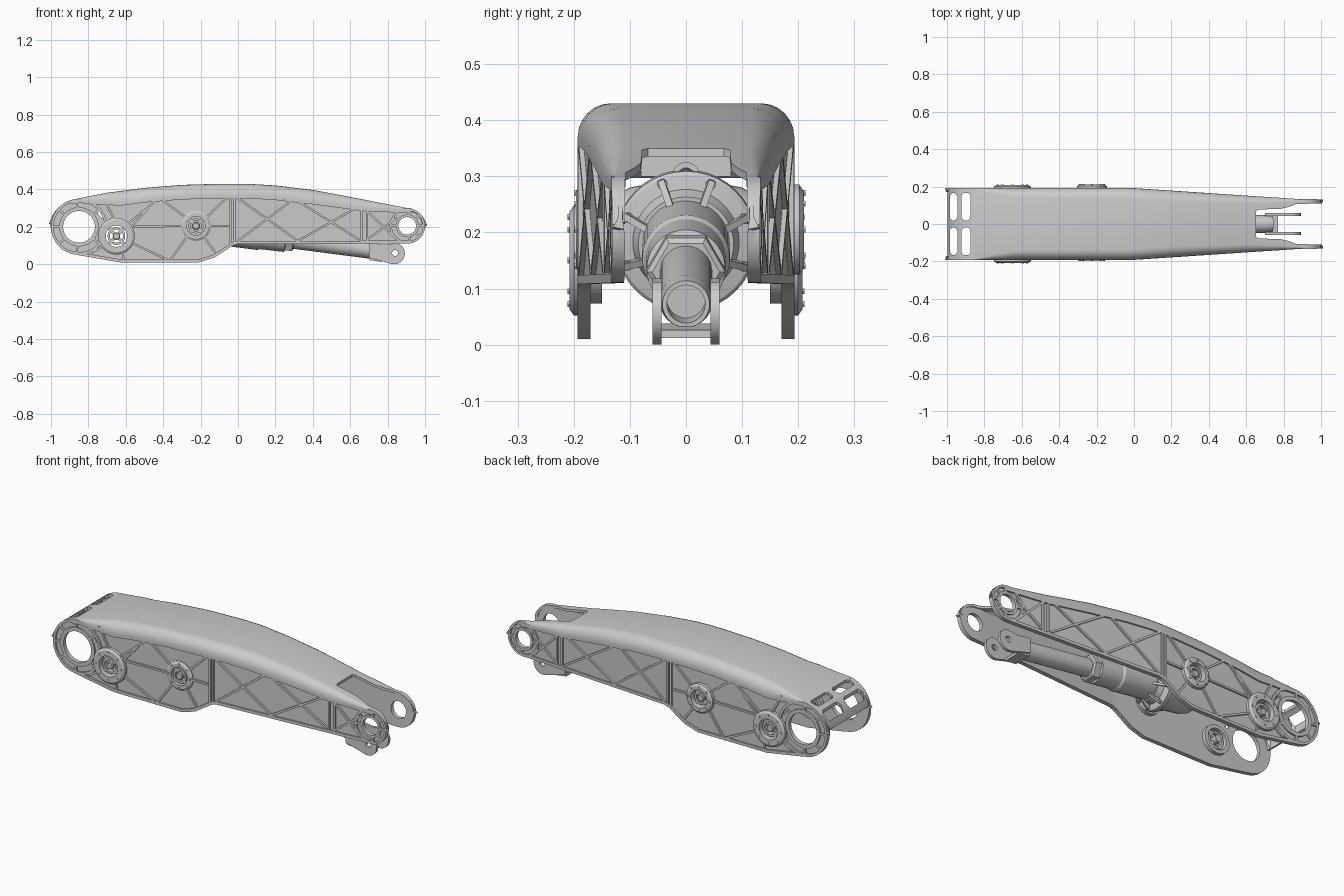
import bpy, bmesh, math
from mathutils import Vector

if "Cube" in bpy.data.objects:
    bpy.data.objects.remove(bpy.data.objects["Cube"])

REC, THICK = 0.009, 0.014
TOP = [(-.85, .352), (-.7, .382), (-.5, .408), (-.3, .424), (-.1, .43), (.05, .43),
       (.2, .421), (.4, .397), (.6, .36), (.75, .33), (.905, .30)]
BOT = [(-.88, .053), (-.63, .01), (-.21, .01), (-.13, .035), (-.03, .1), (.0, .108), (.905, .11)]
CORNER = [(-.86, .003), (-.75, .03), (-.62, .055), (.2, .06), (.65, .04), (.87, .012), (.95, .004)]
HALF = [(-.02, .193), (.87, .134), (1, .132)]


def lerp(tab, x):
    if x <= tab[0][0]:
        return tab[0][1]
    for (a, p), (b, q) in zip(tab, tab[1:]):
        if x <= b:
            return p + (q - p) * (x - a) / (b - a)
    return tab[-1][1]


def circ(cx, r, x):
    return math.sqrt(max(r * r - (x - cx) ** 2, 0))


def zt(x):
    if x < -.87:
        return .2 + circ(-.85, .15, x)
    return lerp(TOP, x) if x < .92 else .205 + circ(.905, .095, x)


def zb(x):
    if x < -.88:
        return .2 - circ(-.85, .15, x)
    return lerp(BOT, x) if x < .905 else .205 - circ(.905, .095, x)


def half(x):
    return lerp(HALF, x)


def make(name, verts, faces, fix=True):
    me = bpy.data.meshes.new(name)
    me.from_pydata([tuple(v) for v in verts], [], faces)
    if fix:
        bm = bmesh.new()
        bm.from_mesh(me)
        bmesh.ops.recalc_face_normals(bm, faces=bm.faces)
        bm.to_mesh(me)
        bm.free()
    ob = bpy.data.objects.new(name, me)
    bpy.context.collection.objects.link(ob)
    return ob


def prism(name, pts, axis, lo, hi):
    put = {'y': lambda p, h: (p[0], h, p[1]), 'z': lambda p, h: (p[0], p[1], h),
           'x': lambda p, h: (h, p[0], p[1])}[axis]
    n = len(pts)
    faces = [list(range(n)), list(range(n, 2 * n))]
    faces += [[i, (i + 1) % n, n + (i + 1) % n, n + i] for i in range(n)]
    return make(name, [put(p, h) for h in (lo, hi) for p in pts], faces)


def arc(cx, cz, r, a0=0, a1=360, n=40):
    full = abs(a1 - a0) == 360
    k = n if full else n - 1
    return [(cx + r * math.cos(math.radians(a0 + (a1 - a0) * i / k)),
             cz + r * math.sin(math.radians(a0 + (a1 - a0) * i / k))) for i in range(n)]


def turned(name, origin, direction, prof, closed=False, n=40):
    q = Vector(direction).to_track_quat('Z', 'Y')
    m = len(prof)
    vs = [Vector(origin) + q @ Vector((r * math.cos(2 * math.pi * k / n), r * math.sin(2 * math.pi * k / n), t))
          for k in range(n) for t, r in prof]
    fs = [[k * m + i, k * m + (i + 1) % m, (k + 1) % n * m + (i + 1) % m, (k + 1) % n * m + i]
          for k in range(n) for i in range(m if closed else m - 1)]
    if not closed:
        fs += [[k * m for k in range(n)], [k * m + m - 1 for k in range(n)]]
    return make(name, vs, fs)


def cut(ob, cutters):
    for c in cutters:
        c.hide_render = True
        md = ob.modifiers.new('cut', 'BOOLEAN')
        md.operation, md.solver, md.object = 'DIFFERENCE', 'EXACT', c
    ob.data = bpy.data.meshes.new_from_object(ob.evaluated_get(bpy.context.evaluated_depsgraph_get()))
    ob.modifiers.clear()
    for c in cutters:
        bpy.data.objects.remove(c)


def strip(name, pts, width, side, closed=False):
    # raised rib following the side wall
    n, vs, fs = len(pts), [], []
    for i, p in enumerate(pts):
        a = pts[i - 1] if (i or closed) else p
        b = pts[(i + 1) % n] if (i < n - 1 or closed) else p
        d = Vector((b[0] - a[0], b[1] - a[1])).normalized() * (width / 2)
        for sgn in (1, -1):
            x, z = p[0] - sgn * d.y, p[1] + sgn * d.x
            vs += [(x, side * (half(x) - REC - .004), z), (x, side * half(x), z)]
    for i in range(n if closed else n - 1):
        a, b = 4 * i, 4 * ((i + 1) % n)
        fs += [[a + p, a + q, b + q, b + p] for p, q in ((0, 1), (1, 3), (3, 2), (2, 0))]
    if not closed:
        fs += [[0, 1, 3, 2], [4 * n - 4, 4 * n - 3, 4 * n - 1, 4 * n - 2]]
    return make(name, vs, fs)


# Main arm shell: an arched U section lofted along x, open underneath
xs = [-.998] + [-.85 - .15 * math.cos(math.radians(a)) for a in range(18, 80, 9)]
xs += [-.85 + .05 * i for i in range(36)] + [-.63, -.21, -.13, -.03, 0, -.02, .87]
xs += [.905 + .095 * math.sin(math.radians(a)) for a in range(8, 80, 9)] + [.999]
xs = sorted({round(x, 4) for x in xs})
verts, m = [], 0
for x in xs:
    w, c, t = half(x), lerp(CORNER, x), zt(x)
    ch = min(c * 1.15, .06)
    lip = t - ch - min(.008, (t - zb(x)) * .3)
    right = [(w - REC, zb(x)), (w - REC, lip - .002), (w, lip)]
    right += [(w - c + c * math.cos(a), t - ch + ch * math.sin(a)) for a in [math.pi / 12 * i for i in range(7)]]
    sec = [(-y, z) for y, z in right] + right[::-1]
    m = len(sec)
    verts += [(x, y, z) for y, z in sec]
faces = [[i * m + j, (i + 1) * m + j, (i + 1) * m + j + 1, i * m + j + 1]
         for i in range(len(xs) - 1) for j in range(m - 1)]
shell = make('arm_shell', verts, faces, False)
sol = shell.modifiers.new('wall', 'SOLIDIFY')
sol.thickness, sol.offset = THICK, -1
PIVOT, TIP, LOWER, TRUN = (-.85, .2), (.905, .205), (-.65, .15), (-.225, .205)
cutters = [prism('hole_cutter', arc(*c, r), 'y', -.5, .5)
           for c, r in ((PIVOT, .085), (TIP, .047), (LOWER, .058), (TRUN, .05))]
cutters.append(prism('slot_cutter', [(-.755, .28), (-.735, .29), (-.715, .255), (-.73, .245)], 'y', -.5, .5))
for s in (-1, 1):
    for x0, x1 in ((-.985, -.945), (-.922, -.873)):
        b = .012
        y0, y1 = (.02, .165) if s > 0 else (-.165, -.02)
        cutters.append(prism('window_cutter', [(x0 + b, y0), (x1 - b, y0), (x1, y0 + b), (x1, y1 - b), (x1 - b, y1),
                                               (x0 + b, y1), (x0, y1 - b), (x0, y0 + b)], 'z', .215, .6))
edge = [(.652, .068), (.665, .078), (.78, .08), (.83, .092), (.87, .108), (1.1, .109)]
cutters.append(prism('tip_opening_cutter', edge + [(x, -y) for x, y in edge[::-1]], 'z', -.1, .6))
cut(shell, cutters)

# Raised rims and lattice ribs on both side walls
RIBS = [[(-.04, .03 + .08), (-.04, .365)], [(-.02, .115), (-.02, .365)], [(.66, .12), (.66, .295)], [(.69, .12), (.69, .29)],
        [(-.01, .36), (.32, .125)], [(0, .125), (.30, .35)], [(.30, .35), (.65, .13)], [(.32, .125), (.63, .3)],
        [(.69, .285), (.85, .13)], [(.69, .13), (.85, .25)],
        [(-.28, .25), (-.42, .355)], [(-.17, .25), (-.06, .355)], [(-.29, .205), (-.56, .2)], [(-.16, .205), (-.05, .205)],
        [(-.27, .15), (-.36, .025)], [(-.185, .15), (-.12, .06)], [(-.59, .215), (-.42, .355)],
        [(-.57, .115), (-.38, .025)], [(-.66, .24), (-.72, .35)], [(-.62, .07), (-.61, .02)], [(-.72, .1), (-.78, .06)],
        [(-.57, .2), (-.48, .3)]]
for s in (-1, 1):
    for k, rib in enumerate(RIBS):
        strip('side_rib', rib, .011, s)
    low = [x for x in xs if -.9 < x < .92]
    strip('lower_rim', [(x, zb(x) + .008) for x in low], .016, s)
    strip('upper_rim', [(x, zt(x) - min(lerp(CORNER, x) * 1.15, .06) - .012) for x in low], .012, s)
    for c, r, wd in ((PIVOT, .143, .014), (PIVOT, .095, .02), (TIP, .089, .012), (TIP, .054, .014),
                     (TRUN, .065, .012)):
        strip('end_ring', arc(*c, r), wd, s, True)
    for c, r0, r1, angs in ((PIVOT, .1, .14, (40, 95, 140, 180, 220, 265, 320)), (TIP, .058, .086, (-80, -40, 0, 40, 80, 180))):
        for a in angs:
            u = (math.cos(math.radians(a)), math.sin(math.radians(a)))
            strip('ring_spoke', [(c[0] + u[0] * r, c[1] + u[1] * r) for r in (r0, r1)], .012, s)

    # Bearing bosses with hubs, spokes and bolts
    for c, R, r, out in ((LOWER, .098, .057, .208), (TRUN, .08, .05, .21 if s > 0 else .196)):
        o = (c[0], 0, c[1])
        turned('bearing_boss', o, (0, s, 0), [(.15, r + .02), (.172, r + .02), (.172, R), (out - .008, R),
               (out, R - .012), (out, r), (.15, r)], True)
        turned('bearing_inner_ring', o, (0, s, 0), [(.16, r - .01), (.19, r - .01), (.19, r - .022), (.16, r - .022)], True)
        turned('bearing_hub', o, (0, s, 0), [(.14, .02), (.192, .02), (.196, .016)], n=24)
        for a in range(0, 360, 90):
            u = Vector((math.cos(math.radians(a + 45)), math.sin(math.radians(a + 45))))
            v = Vector((-u.y, u.x)) * .008
            cc = Vector(c)
            prism('hub_spoke', [cc + u * .015 + v, cc + u * r * 1.02 + v, cc + u * r * 1.02 - v, cc + u * .015 - v],
                  'y', *sorted((s * .162, s * .185)))
        for a in range(0, 360, 45):
            p = (c[0] + math.cos(math.radians(a)) * (R + r) / 2, 0, c[1] + math.sin(math.radians(a)) * (R + r) / 2)
            turned('boss_bolt', p, (0, s, 0), [(out - .004, .006), (out + .003, .006)], n=6)

    # Trunnion arms that carry the actuator
    turned('trunnion_arm', (TRUN[0], 0, TRUN[1]), (0, s, 0), [(.05, .085), (.1, .075), (.125, .06), (.165, .055)])

# Actuator on a sloping axis: housing, flange, barrel, collar, rod
A, B = Vector((-.42, 0, .2225)), Vector((.835, 0, .06))
D = (B - A).normalized()
turned('actuator_housing', A, D, [(0, .045), (.02, .06), (.06, .065), (.08, .09), (.12, .1), (.27, .105)])
turned('actuator_flange', A, D, [(.27, .118), (.275, .126), (.3, .126), (.305, .12), (.31, .095), (.34, .085)])
turned('actuator_barrel', A, D, [(.3, .078), (.54, .078), (.55, .072), (.68, .07), (.685, .06)])
turned('barrel_collar', A, D, [(.665, .064), (.672, .07), (.72, .07), (.727, .06)], n=6)
turned('actuator_rod', A, D, [(.66, .047), (1.13, .047), (1.17, .042), (1.17, .034), (1.1, .034)])
q = D.to_track_quat('Z', 'Y')
for a in range(0, 360, 45):
    u = q @ Vector((math.cos(math.radians(a + 22)), math.sin(math.radians(a + 22)), 0))
    turned('flange_bolt', A + u * .112, D, [(.3, .009), (.315, .009)], n=12)
    v = D.cross(u) * .006
    base = [A + D * t + u * r for t, r in ((.305, .07), (.305, .12), (.315, .12), (.37, .075))]
    make('flange_gusset', [p + v for p in base] + [p - v for p in base],
         [[0, 1, 2, 3], [4, 5, 6, 7]] + [[i, (i + 1) % 4, 4 + (i + 1) % 4, 4 + i] for i in range(4)])
prism('housing_top_mount', [(-.08, .3), (.08, .3), (.08, .345), (.065, .355), (-.065, .355), (-.08, .345)], 'x', -.24, -.15)
turned('mount_plug', (-.15, 0, .3), (1, 0, 0), [(0, .025), (.035, .025), (.035, .015), (.03, .012)], n=24)

# Clevis at the rod end
for s in (-1, 1):
    cheek = prism('clevis_cheek', arc(.835, .057, .057, -105, 75, 24) + [(.78, .104), (.7, .118), (.7, .035)],
                  'y', *sorted((s * .044, s * .06)))
    cut(cheek, [prism('pin_hole_cutter', arc(.84, .06, .016, n=24), 'y', -.2, .2)])
prism('clevis_bridge', [(.7, .038), (.77, .026), (.77, .012), (.7, .022)], 'y', -.05, .05)

# Smooth curved surfaces while keeping edges crisp
bpy.ops.object.select_all(action='SELECT')
bpy.context.view_layer.objects.active = shell
bpy.ops.object.shade_smooth_by_angle(angle=math.radians(28))
